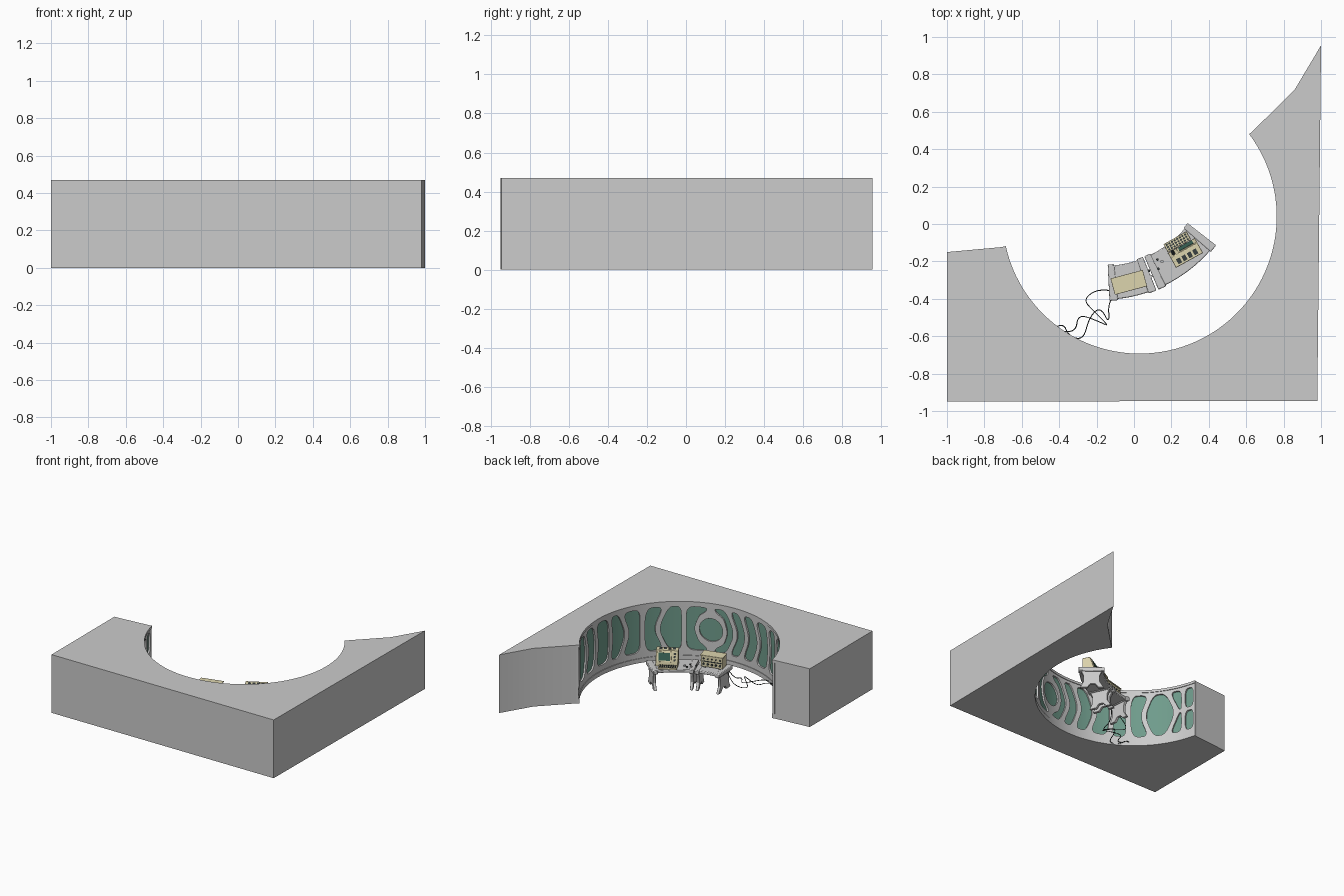
import bpy, bmesh
from math import sin, cos, radians, pi
from mathutils import Matrix, Vector

if "Cube" in bpy.data.objects:
    bpy.data.objects.remove(bpy.data.objects["Cube"])

WALL_C, WALL_R = (0.03, 0.04), 0.755
DESK_C = (-0.17, 0.36)
A0, A1 = -167.5, 37
H, DESK_Z = 0.47, 0.165


def material(name, rgb):
    m = bpy.data.materials.new(name)
    m.diffuse_color = (*rgb, 1)
    m.use_nodes = True
    m.node_tree.nodes["Principled BSDF"].inputs["Base Color"].default_value = m.diffuse_color
    return m


GREEN = material("green_glass", (0.16, 0.33, 0.26))
CREAM = material("cream_plastic", (0.72, 0.66, 0.42))
DARK = material("dark_plastic", (0.04, 0.05, 0.05))
SCREEN = material("screen_glass", (0.04, 0.12, 0.09))


def finish(name, bm, mat=None, bevel=0, smooth=True):
    bmesh.ops.recalc_face_normals(bm, faces=bm.faces)
    me = bpy.data.meshes.new(name)
    bm.to_mesh(me)
    bm.free()
    ob = bpy.data.objects.new(name, me)
    bpy.context.collection.objects.link(ob)
    if mat:
        me.materials.append(mat)
    if bevel:
        mod = ob.modifiers.new("bevel", 'BEVEL')
        mod.width, mod.segments = bevel, 2
    if smooth:
        bpy.ops.object.select_all(action='DESELECT')
        ob.select_set(True)
        bpy.context.view_layer.objects.active = ob
        bpy.ops.object.shade_smooth_by_angle(angle=radians(30))
    return ob


def prism(name, pts, offset, **kw):
    """Polygon of 3D points swept along an offset."""
    bm = bmesh.new()
    face = bm.faces.new([bm.verts.new(p) for p in pts])
    new = bmesh.ops.extrude_face_region(bm, geom=[face])["geom"]
    bmesh.ops.translate(bm, vec=offset,
                        verts=[v for v in new if isinstance(v, bmesh.types.BMVert)])
    return finish(name, bm, **kw)


def polar(c, r, deg, z=0):
    return Vector((c[0] + r * cos(radians(deg)), c[1] + r * sin(radians(deg)), z))


def arc(c, r, a, b, n, z=0):
    return [polar(c, r, a + (b - a) * i / n, z) for i in range(n + 1)]


def arc_block(name, c, r0, r1, a, b, z0, z1, n, **kw):
    pts = arc(c, r0, a, b, n, z0) + arc(c, r1, b, a, n, z0)
    return prism(name, pts, (0, 0, z1 - z0), **kw)


def box(name, frame, loc, size, mat=None, bevel=0):
    bm = bmesh.new()
    bmesh.ops.create_cube(bm, size=1, matrix=frame @ Matrix.Translation(loc) @ Matrix.Diagonal((*size, 1)))
    return finish(name, bm, mat, bevel, smooth=False)


def knob(name, frame, loc, r, h, axis='Y', mat=DARK):
    rot = Matrix.Rotation(pi / 2, 4, 'X') if axis == 'Y' else Matrix()
    bm = bmesh.new()
    bmesh.ops.create_cone(bm, cap_ends=True, segments=12, radius1=r, radius2=r, depth=h,
                          matrix=frame @ Matrix.Translation(loc) @ rot)
    return finish(name, bm, mat)


# Solid block around the curved room
outline = [Vector(p) for p in ((-1, -0.15, 0), (-1, -0.95, 0), (0.98, -0.945, 0),
                               (1, 0.955, 0), (0.86, 0.72, 0))]
prism("outer_block", outline + arc(WALL_C, WALL_R, A1, A0, 64), (0, 0, H))

# Green glass behind the frame, and the top and bottom rails
arc_block("glass_wall", WALL_C, 0.751, 0.757, A0 + 1, A1 - 1, 0.05, 0.45, 64, mat=GREEN)
arc_block("top_rail", WALL_C, 0.733, 0.756, A0, A1, 0.45, H, 64)
arc_block("bottom_rail", WALL_C, 0.733, 0.756, A0, A1, 0, 0.035, 64)

# Openings: upper outline as (degrees, height fraction), mirrored downward
openings = [
    [(34, 1), (27, 1)],
    [(24, 1), (15, 1), (12, 0)],
    [(8, 0), (12.5, 1), (3, 1), (1, 0)],
    [(-2, 0), (0, 1), (-10, 1), (-11, 0)],
    [(-14, 0), (-12.5, 1), (-18, 1), (-23, 0)],
    [(-26, 0), (-21, 1), (-32, 1), (-32, 0)],
    [(-35, 1), (-46, 1), (-40, 0)],
    [(-43, 0), (-49, 1), (-56, 1), (-56, 0)],
    [(-59, 0), (-59, 1), (-71, 1), (-70, 0.8), (-66, 0.6), (-63, 0)],
    [(-83.5, 0), (-81, 0.6), (-76.5, 0.8), (-75, 1), (-82, 1), (-88, 0)],
    [(-91, 0), (-85, 1), (-91, 1), (-96, 0)],
    [(-99, 0), (-94, 1), (-101, 1), (-106, 0)],
    [(-109, 0), (-104, 1), (-114, 1), (-116, 0)],
    [(-119, 0), (-117, 1), (-125, 1), (-125, 0)],
    [(-128, 1), (-138, 1), (-133, 0)],
    [(-136, 0), (-141, 1), (-148, 1), (-154, 0)],
]
split_openings = [[(-151, 1), (-158, 1), (-158, 0.08), (-156.5, 0.08)],
                  [(-160.5, 1), (-166, 1), (-166, 0.08), (-160.5, 0.08)]]


def rounded(pts, rounds=3):
    for _ in range(rounds):
        out = []
        for p, q in zip(pts, pts[1:] + pts[:1]):
            out += [tuple(p[k] * (1 - f) + q[k] * f for k in (0, 1)) for f in (0.2, 0.8)]
        pts = out
    return pts


loops = [rounded(u + [(a, -h) for a, h in reversed(u) if h]) for u in openings]
for u in split_openings:
    loops += [rounded(u), rounded([(a, -h) for a, h in u])]
loops.append([(-73.3 + 7 * cos(i * pi / 16), 0.53 * sin(i * pi / 16)) for i in range(32)])

# Frame: flat plate with holes, sliced into strips and bent onto the wall
cu = bpy.data.curves.new("frame_outline", 'CURVE')
cu.dimensions, cu.fill_mode, cu.extrude = '2D', 'BOTH', 0.008
rim = [(A0, -1.4), (A1, -1.4), (A1, 1.2), (A0, 1.2)]
for loop in [rim] + loops:
    sp = cu.splines.new('POLY')
    sp.points.add(len(loop) - 1)
    sp.use_cyclic_u = True
    for pt, (a, h) in zip(sp.points, loop):
        pt.co = (radians(a) * WALL_R, 0.253 + 0.175 * h, 0, 1)
helper = bpy.data.objects.new("frame_helper", cu)
bpy.context.collection.objects.link(helper)
bpy.context.view_layer.update()
flat = helper.evaluated_get(bpy.context.evaluated_depsgraph_get()).to_mesh()
bm = bmesh.new()
bm.from_mesh(flat)
bpy.data.objects.remove(helper)
bmesh.ops.remove_doubles(bm, verts=bm.verts, dist=1e-5)
for i in range(1, 64):
    s = radians(A0 + (A1 - A0) * i / 64) * WALL_R
    bmesh.ops.bisect_plane(bm, geom=bm.verts[:] + bm.edges[:] + bm.faces[:],
                           plane_co=(s, 0, 0), plane_no=(1, 0, 0))
for v in bm.verts:
    v.co = polar(WALL_C, 0.746 + v.co.z, v.co.x / WALL_R * 180 / pi, v.co.y)
finish("window_frame", bm)

# Two curved desk modules with shaped end legs
leg = [(0.595, 0.145), (0.755, 0.145), (0.735, 0.10), (0.735, 0.05), (0.76, 0), (0.705, 0),
       (0.685, 0.03), (0.65, 0.03), (0.625, 0), (0.585, 0), (0.615, 0.05), (0.615, 0.10)]
for side, (a, b) in {"left": (-87, -68), "right": (-67, -38)}.items():
    arc_block(side + "_desk_top", DESK_C, 0.585, 0.765, a, b, 0.14, DESK_Z, 10, bevel=0.005)
    for end, ang in (("start", a + 1.6), ("end", b - 1.6)):
        t = Vector((-sin(radians(ang)), cos(radians(ang)), 0)) * 0.011
        prism(f"{side}_desk_{end}_leg", [polar(DESK_C, r, ang, z) - t for r, z in leg], t * 2, bevel=0.003)
        arc_block(f"{side}_desk_{end}_edge", DESK_C, 0.578, 0.772, ang - 1.7, ang + 1.7, 0.135, 0.168, 2, bevel=0.005)


def place(x, y, deg):
    return Matrix.Translation((x, y, DESK_Z)) @ Matrix.Rotation(radians(deg), 4, 'Z')


# Instrument cabinet on the left module, controls face the room
f = place(-0.027, -0.315, 15)
box("instrument_cabinet", f, (0, 0, 0.052), (0.17, 0.08, 0.09), CREAM, 0.003)
box("cabinet_lid", f, (0, 0.003, 0.099), (0.178, 0.09, 0.007), CREAM, 0.002)
for x in (-0.06, 0.06):
    box("cabinet_foot", f, (x, 0, 0.004), (0.02, 0.07, 0.008), DARK)
for row, z in enumerate((0.03, 0.073)):
    for i in range(5):
        knob("cabinet_dial", f, (-0.064 + i * 0.032, 0.042, z), 0.009 - 0.003 * row, 0.008)
box("cabinet_slot", f, (0, 0.04, 0.052), (0.15, 0.004, 0.008), DARK)

# Computer terminal on the right module
f = place(0.275, -0.155, 29)
profile = [(-0.045, 0), (0.045, 0), (0.045, 0.028), (0.015, 0.118), (-0.045, 0.118)]
axis = f.to_3x3() @ Vector((0.165, 0, 0))
prism("terminal_case", [f @ Vector((-0.0825, y, z)) for y, z in profile], axis, mat=CREAM, bevel=0.003)
slope = f @ Matrix.Translation((0, 0.03, 0.073)) @ Matrix.Rotation(radians(18.4), 4, 'X')
box("terminal_bezel", slope, (0.02, 0, 0), (0.105, 0.006, 0.078), CREAM, 0.002)
box("terminal_screen", slope, (0.02, 0.003, 0), (0.085, 0.004, 0.058), SCREEN)
for z in (-0.024, 0, 0.024):
    knob("terminal_knob", slope, (-0.057, 0.003, z), 0.008, 0.01)
for i in range(4):
    box("terminal_vent", f, (-0.05 + i * 0.033, -0.02, 0.118), (0.022, 0.03, 0.002), DARK)
box("keyboard_base", f, (-0.01, 0.073, 0.007), (0.14, 0.05, 0.014), CREAM, 0.003)
for i in range(8):
    for j in range(3):
        box("key", f, (-0.066 + i * 0.016, 0.059 + j * 0.014, 0.016), (0.011, 0.01, 0.005), DARK)

# Loose switches on the desk between the machines
for i, (x, y) in enumerate(((0.08, -0.25), (0.1, -0.21), (0.13, -0.24), (0.15, -0.2), (0.125, -0.19), (0.09, -0.28))):
    knob("desk_switch", place(x, y, 20), (0, 0, 0.004), 0.007 + 0.002 * (i % 2), 0.01, 'Z', None if i % 2 else DARK)

# Cables from the desk down to the wall
cables = [
    [(-0.11, -0.36, 0.15), (-0.15, -0.35, 0.07), (-0.22, -0.36, 0.03), (-0.27, -0.41, 0.02), (-0.21, -0.47, 0.03),
     (-0.13, -0.55, 0.03), (-0.19, -0.52, 0.03), (-0.3, -0.48, 0.02), (-0.31, -0.58, 0.01), (-0.42, -0.57, 0.03),
     (-0.46, -0.54, 0.03)],
    [(-0.1, -0.38, 0.15), (-0.14, -0.41, 0.06), (-0.13, -0.54, 0.02), (-0.18, -0.44, 0.02), (-0.24, -0.5, 0.03),
     (-0.27, -0.62, 0.01), (-0.35, -0.6, 0.01), (-0.38, -0.52, 0.03), (-0.45, -0.57, 0.03)]]
for pts in cables:
    cu = bpy.data.curves.new("cable", 'CURVE')
    cu.dimensions, cu.bevel_depth, cu.bevel_resolution = '3D', 0.0028, 1
    sp = cu.splines.new('NURBS')
    sp.points.add(len(pts) - 1)
    for pt, p in zip(sp.points, pts):
        pt.co = (*p, 1)
    sp.order_u, sp.use_endpoint_u, sp.resolution_u = 3, True, 6
    cu.materials.append(DARK)
    bpy.context.collection.objects.link(bpy.data.objects.new("cable", cu))
box("wall_socket", Matrix.Translation((-0.45, -0.55, 0.03)) @ Matrix.Rotation(radians(-39), 4, 'Z'),
    (0, 0, 0), (0.05, 0.02, 0.03))
